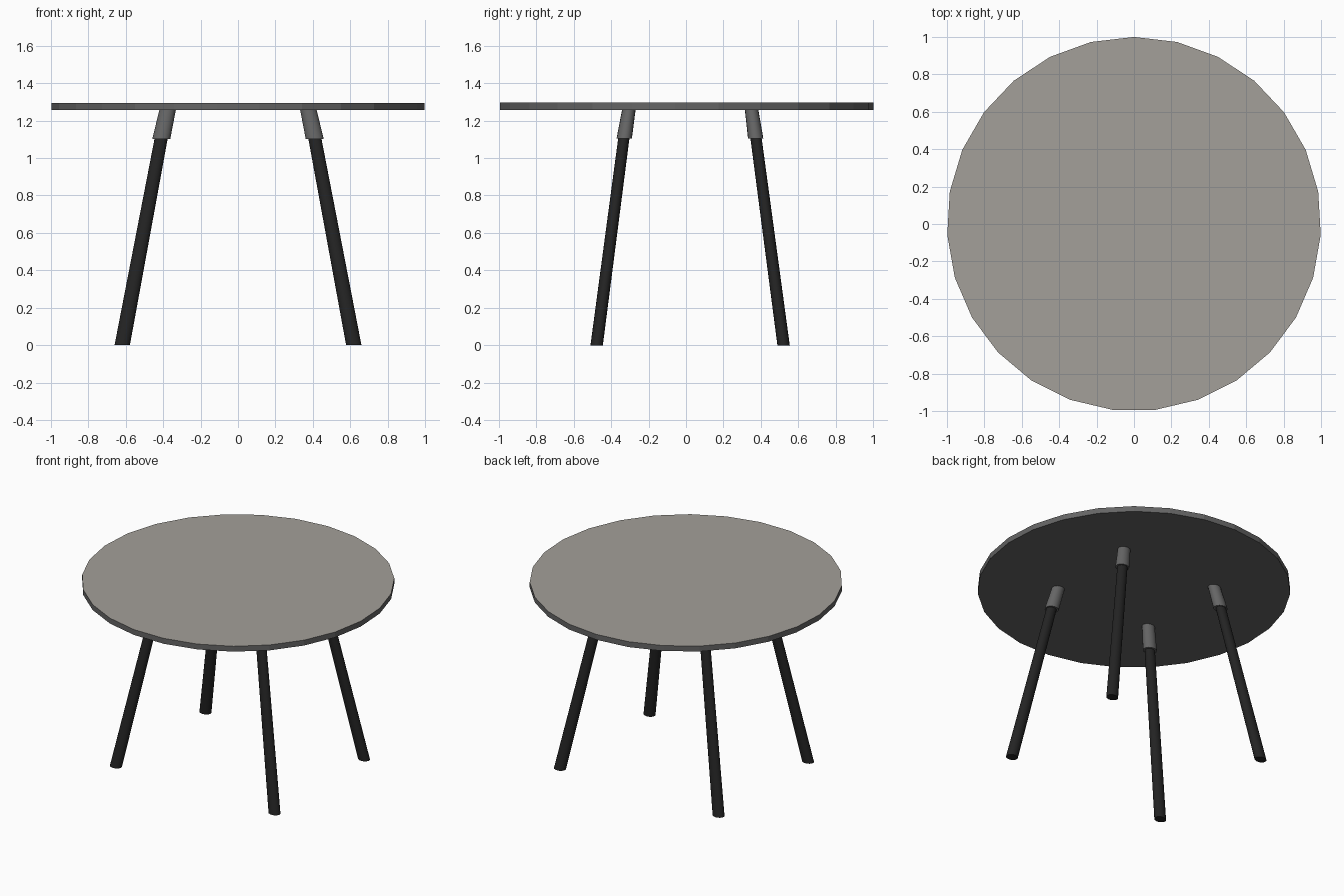
import bpy, bmesh, math

if "Cube" in bpy.data.objects:
    bpy.data.objects.remove(bpy.data.objects["Cube"])


def material(name, rgb):
    m = bpy.data.materials.new(name)
    m.diffuse_color = (*rgb, 1)
    m.use_nodes = True
    m.node_tree.nodes["Principled BSDF"].inputs["Base Color"].default_value = m.diffuse_color
    return m


TOP = material("warm_grey_top", (0.37, 0.35, 0.32))
METAL = material("mid_grey", (0.13, 0.13, 0.13))
BLACK = material("near_black", (0.017, 0.017, 0.017))


def loft(name, lower, upper, sides, mats, smooth=False):
    """Closed tube between two horizontal ellipses given as (x, y, z, rx, ry)."""
    bm = bmesh.new()
    rings = []
    for x, y, z, rx, ry in (lower, upper):
        rings.append([bm.verts.new((x + rx * math.sin(2 * math.pi * i / sides),
                                    y + ry * math.cos(2 * math.pi * i / sides), z))
                      for i in range(sides)])
    a, b = rings
    for i in range(sides):
        j = (i + 1) % sides
        bm.faces.new((a[i], a[j], b[j], b[i]))
    bm.faces.new(a)
    bm.faces.new(b[::-1])
    bmesh.ops.recalc_face_normals(bm, faces=bm.faces)
    me = bpy.data.meshes.new(name)
    bm.to_mesh(me)
    bm.free()
    ob = bpy.data.objects.new(name, me)
    bpy.context.collection.objects.link(ob)
    for m in mats:
        me.materials.append(m)
    if smooth:
        bpy.ops.object.select_all(action='DESELECT')
        ob.select_set(True)
        bpy.context.view_layer.objects.active = ob
        bpy.ops.object.shade_smooth_by_angle(angle=math.radians(40))
    return ob


# round table top: grey rim and underside, warm upper face
table = loft("table_top", (0, 0, 1.257, 1, 1), (0, 0, 1.295, 1, 1), 27, [METAL, TOP])
for p in table.data.polygons:
    p.material_index = 1 if p.normal.z > 0.5 else 0

# splayed legs with sleeves: y at floor, at sleeve bottom, at table top
for row, y0, y1, y2 in (("front", -0.477, -0.330, -0.305),
                        ("back", 0.521, 0.372, 0.350)):
    for side, s in (("left", -1), ("right", 1)):
        loft(f"{row}_{side}_leg", (s * 0.619, y0, 0, 0.041, 0.033),
             (s * 0.408, y1, 1.12, 0.035, 0.030), 16, [BLACK], True)
        loft(f"{row}_{side}_sleeve", (s * 0.410, y1, 1.103, 0.048, 0.041),
             (s * 0.376, y2, 1.259, 0.044, 0.036), 16, [METAL], True)
